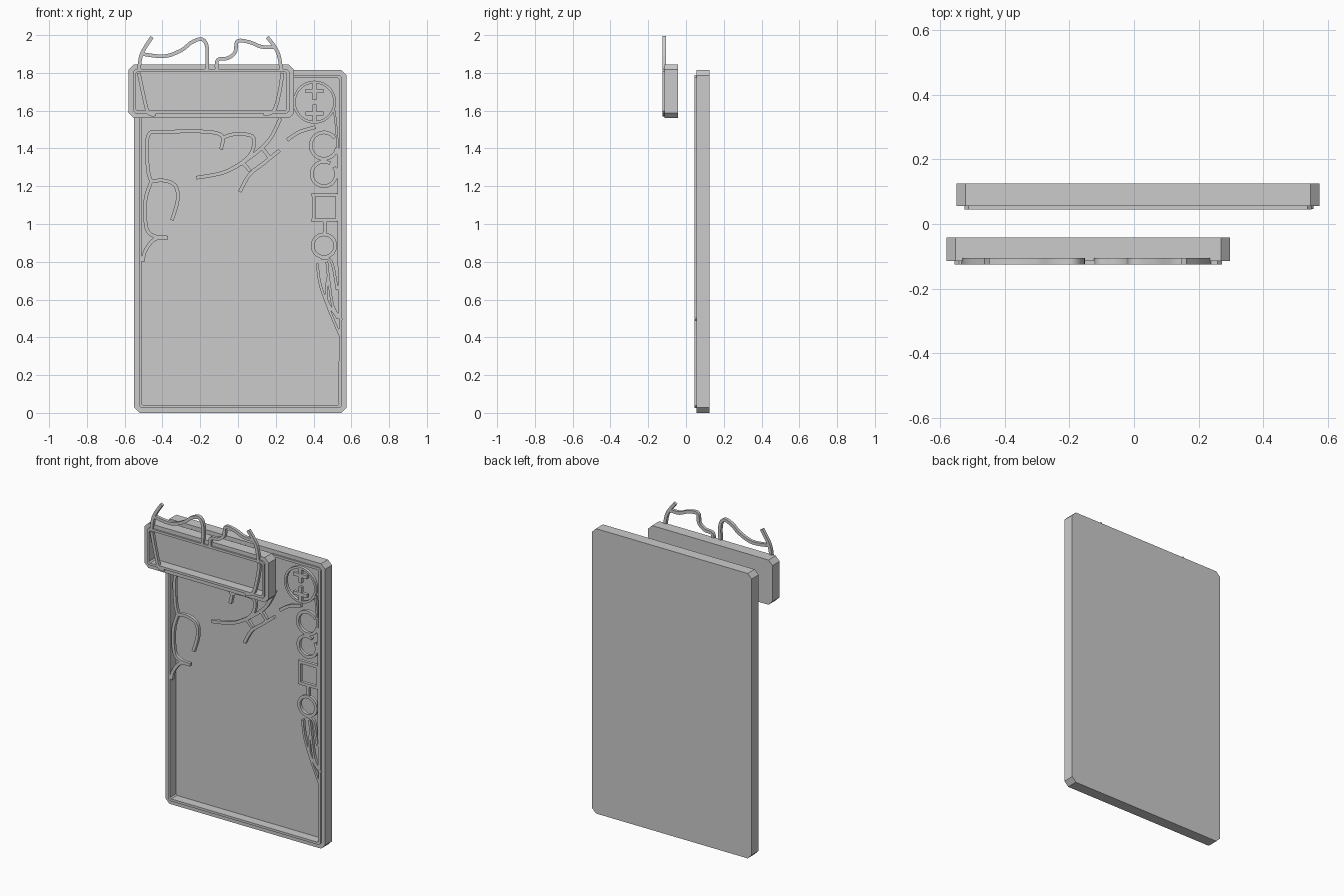
import bpy, bmesh, math
from mathutils import Vector
from mathutils.geometry import interpolate_bezier

if "Cube" in bpy.data.objects:
    bpy.data.objects.remove(bpy.data.objects["Cube"])


def finish(bm, name, smooth=False):
    bmesh.ops.recalc_face_normals(bm, faces=bm.faces)
    me = bpy.data.meshes.new(name)
    bm.to_mesh(me)
    bm.free()
    ob = bpy.data.objects.new(name, me)
    bpy.context.collection.objects.link(ob)
    if smooth:
        bpy.context.view_layer.objects.active = ob
        ob.select_set(True)
        bpy.ops.object.shade_smooth_by_angle(angle=math.radians(35))
        ob.select_set(False)


def tray(name, x0, x1, z0, z1, back, front, floor, c=0.028):
    """Chamfered slab with a stepped raised lip around a recessed floor."""
    bm = bmesh.new()
    steps = [(0, back), (0, front + 0.01), (0.025, front + 0.01),
             (0.025, front), (0.04, front), (0.04, floor)]
    rings = []
    for inset, y in steps:
        a, b, d, e = x0 + inset, x1 - inset, z0 + inset, z1 - inset
        k = max(c - inset * 0.59, 0.008)
        pts = [(a + k, d), (b - k, d), (b, d + k), (b, e - k),
               (b - k, e), (a + k, e), (a, e - k), (a, d + k)]
        rings.append([bm.verts.new((x, y, z)) for x, z in pts])
    for r, s in zip(rings, rings[1:]):
        for i in range(8):
            j = (i + 1) % 8
            bm.faces.new((r[i], r[j], s[j], s[i]))
    bm.faces.new(rings[0])
    bm.faces.new(rings[-1])
    finish(bm, name)


def smooth_path(pts, n=6):
    out = []
    for i in range(len(pts) - 1):
        a, b = pts[i], pts[i + 1]
        p, q = pts[max(i - 1, 0)], pts[min(i + 2, len(pts) - 1)]
        out += interpolate_bezier(a, a + (b - a if i == 0 else b - p) / 6,
                                  b - (q - a) / 6, b, n + 1)[:-1]
    return out + [pts[-1]]


def ribbon(bm, path, front, width=0.019, depth=0.02, closed=False):
    """Square-section strip following a path in the XZ plane."""
    n, secs = len(path), []
    for i, p in enumerate(path):
        a = path[(i - 1) % n] if closed else path[max(i - 1, 0)]
        b = path[(i + 1) % n] if closed else path[min(i + 1, n - 1)]
        t = (b - a).normalized()
        side = Vector((-t.z, 0, t.x)) * width / 2
        secs.append([bm.verts.new((q.x, y, q.z)) for q, y in
                     ((p - side, front), (p + side, front),
                      (p + side, front + depth), (p - side, front + depth))])
    for i in range(n if closed else n - 1):
        r, s = secs[i], secs[(i + 1) % n]
        for k in range(4):
            m = (k + 1) % 4
            bm.faces.new((r[k], r[m], s[m], s[k]))
    if not closed:
        bm.faces.new(secs[0])
        bm.faces.new(secs[-1])


def strips(name, paths, front, width=0.019):
    bm = bmesh.new()
    for pts in paths:
        ribbon(bm, smooth_path([Vector((x, 0, z)) for x, z in pts]), front, width)
    finish(bm, name, True)


def arc(bm, x, z, r, start, end, front, width=0.019):
    full = end - start >= 360
    n = 28
    ang = [math.radians(start + (end - start) * i / (n if full else n - 1)) for i in range(n)]
    ribbon(bm, [Vector((x + r * math.cos(a), 0, z + r * math.sin(a))) for a in ang],
           front, width, closed=full)


# Two trays: large rear panel and small header panel
tray("main_panel", -0.55, 0.575, 0.0, 1.815, 0.125, 0.045, 0.103)
tray("header_panel", -0.58, 0.297, 1.56, 1.845, -0.042, -0.125, -0.065)

# Curved wire-like crest and side strips on the header
strips("header_crest", [
    [(-0.455, 1.99), (-0.51, 1.90), (-0.525, 1.81)],
    [(-0.51, 1.90), (-0.39, 1.888), (-0.30, 1.92), (-0.245, 1.962),
     (-0.19, 1.978), (-0.163, 1.93), (-0.166, 1.81)],
    [(-0.113, 1.81), (-0.108, 1.868), (-0.055, 1.878), (-0.015, 1.91),
     (-0.003, 1.968), (0.06, 1.963), (0.125, 1.938), (0.19, 1.937)],
    [(0.155, 1.99), (0.21, 1.91), (0.23, 1.81)]], -0.125)
strips("header_side_strips", [
    [(-0.525, 1.80), (-0.50, 1.68), (-0.475, 1.59), (-0.435, 1.58)],
    [(0.235, 1.80), (0.22, 1.70), (0.19, 1.60), (0.135, 1.58)]], -0.124)

# Left scrollwork
strips("left_scrolls", [
    [(-0.46, 1.225), (-0.478, 1.30), (-0.475, 1.47), (-0.39, 1.487), (-0.20, 1.49),
     (-0.11, 1.48), (-0.08, 1.455), (-0.09, 1.395)],
    [(-0.085, 1.455), (-0.02, 1.475), (0.075, 1.465), (0.08, 1.40),
     (0.04, 1.34), (-0.045, 1.285)],
    [(-0.47, 1.225), (-0.39, 1.23), (-0.33, 1.20), (-0.32, 1.125), (-0.35, 1.02)],
    [(-0.46, 1.225), (-0.49, 1.125), (-0.485, 0.98), (-0.44, 0.935), (-0.37, 0.928)],
    [(-0.37, 0.928), (-0.44, 0.92), (-0.49, 0.86), (-0.505, 0.80)]], 0.046)

# Crossing bands and connecting stem
strips("diagonal_bands", [
    [(0.225, 1.56), (0.165, 1.445), (0.06, 1.35), (-0.07, 1.275), (-0.22, 1.245)],
    [(0.01, 1.17), (0.06, 1.26), (0.14, 1.325), (0.22, 1.39)],
    [(0.025, 1.325), (0.065, 1.28)], [(0.13, 1.40), (0.165, 1.355)],
    [(0.26, 1.445), (0.325, 1.487), (0.41, 1.513)]], 0.046)

# Round medallion with two small crosses
bm = bmesh.new()
arc(bm, 0.405, 1.645, 0.107, 0, 360, 0.046, 0.014)
for z in (1.705, 1.585):
    for dx, dz, lift in ((0.048, 0, 0), (0, 0.048, 0.0005)):
        ribbon(bm, [Vector((0.405 - dx, 0, z - dz)), Vector((0.405 + dx, 0, z + dz))],
               0.046 + lift, 0.022)
finish(bm, "medallion", True)

# Abstract ring chain down the right border
bm = bmesh.new()
for z, r, s, e in ((1.415, 0.07, 35, 350), (1.265, 0.065, 60, 395), (0.885, 0.06, 0, 360)):
    arc(bm, 0.455, z, r, s, e, 0.046)
for z in (1.02, 1.155):
    ribbon(bm, [Vector((0.39, 0, z)), Vector((0.525, 0, z))], 0.046)
for x in (0.40, 0.525):
    ribbon(bm, [Vector((x, 0, 1.015)), Vector((x, 0, 1.16))], 0.0465)
ribbon(bm, [Vector((0.46, 0, 0.94)), Vector((0.46, 0, 1.02))], 0.0465)
finish(bm, "ring_chain", True)

# Trailing leaf sprays and border stem
strips("leaf_sprays", [
    [(0.42, 0.79), (0.435, 0.68), (0.485, 0.54), (0.545, 0.40)],
    [(0.44, 0.82), (0.495, 0.80), (0.525, 0.65)],
    [(0.47, 0.80), (0.485, 0.67), (0.505, 0.56), (0.55, 0.49)],
    [(0.475, 0.72), (0.47, 0.60), (0.53, 0.50)]], 0.046, 0.014)
strips("border_stem", [
    [(0.51, 1.60), (0.525, 1.45), (0.533, 1.20), (0.533, 0.85),
     (0.54, 0.45), (0.537, 0.05)]], 0.0462, 0.012)
